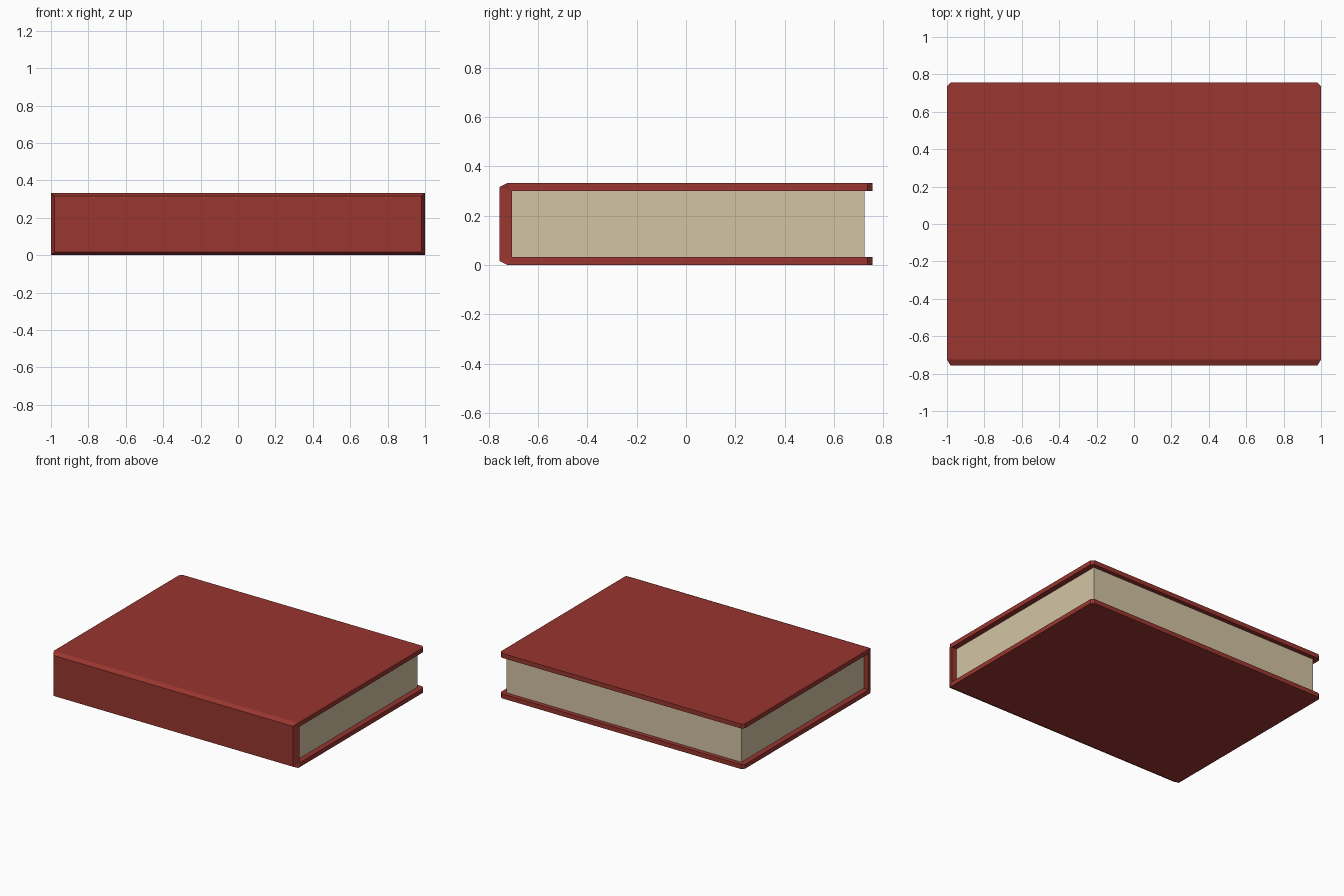
import bpy
import bmesh

cube = bpy.data.objects.get("Cube")
if cube:
    bpy.data.objects.remove(cube, do_unlink=True)

HEIGHT = 0.333
BOARD = 0.033      # cover thickness
BACK = 0.757       # half depth
SPINE_IN = -0.707  # inner face of the spine


def material(name, rgb):
    mat = bpy.data.materials.new(name)
    mat.use_nodes = True
    color = (*rgb, 1.0)
    mat.diffuse_color = color
    mat.node_tree.nodes["Principled BSDF"].inputs["Base Color"].default_value = color
    return mat


def finish(name, bm, mat):
    bmesh.ops.remove_doubles(bm, verts=bm.verts, dist=1e-5)
    bmesh.ops.recalc_face_normals(bm, faces=bm.faces)
    mesh = bpy.data.meshes.new(name)
    bm.to_mesh(mesh)
    bm.free()
    mesh.materials.append(mat)
    obj = bpy.data.objects.new(name, mesh)
    bpy.context.collection.objects.link(obj)
    return obj


red = material("cover red", (0.32, 0.037, 0.029))
cream = material("page cream", (0.65, 0.55, 0.37))

# Cover: C-shaped shell lofted through stations, upper half mirrored to lower
# Each station pairs an outer and an inner point: (half width, y, z)
top = HEIGHT
under = HEIGHT - BOARD
upper = [
    ((0.98, BACK, top), (0.98, BACK, under)),
    ((1.0, 0.737, top), (1.0, 0.737, under)),
    ((1.0, -0.725, top), (1.0, SPINE_IN, under)),
    ((0.98, -BACK, top - 0.017), (1.0, SPINE_IN, under)),
]
lower = [tuple((x, y, HEIGHT - z) for x, y, z in pair) for pair in reversed(upper)]

bm = bmesh.new()
rings = []
for outer, inner in upper + lower:
    (ox, oy, oz), (ix, iy, iz) = outer, inner
    corners = [(-ox, oy, oz), (ox, oy, oz), (ix, iy, iz), (-ix, iy, iz)]
    rings.append([bm.verts.new(c) for c in corners])
for a, b in zip(rings, rings[1:]):
    for i in range(4):
        j = (i + 1) % 4
        bm.faces.new((a[i], a[j], b[j], b[i]))
bm.faces.new(rings[0])
bm.faces.new(rings[-1])
finish("book_cover", bm, red)

# Page block held between the boards
bm = bmesh.new()
bmesh.ops.create_cube(bm, size=1)
page_back = 0.725
bmesh.ops.scale(bm, vec=(1.92, page_back - SPINE_IN, HEIGHT - 2 * BOARD), verts=bm.verts)
bmesh.ops.translate(bm, vec=(0, (page_back + SPINE_IN) / 2, HEIGHT / 2), verts=bm.verts)
finish("page_block", bm, cream)
